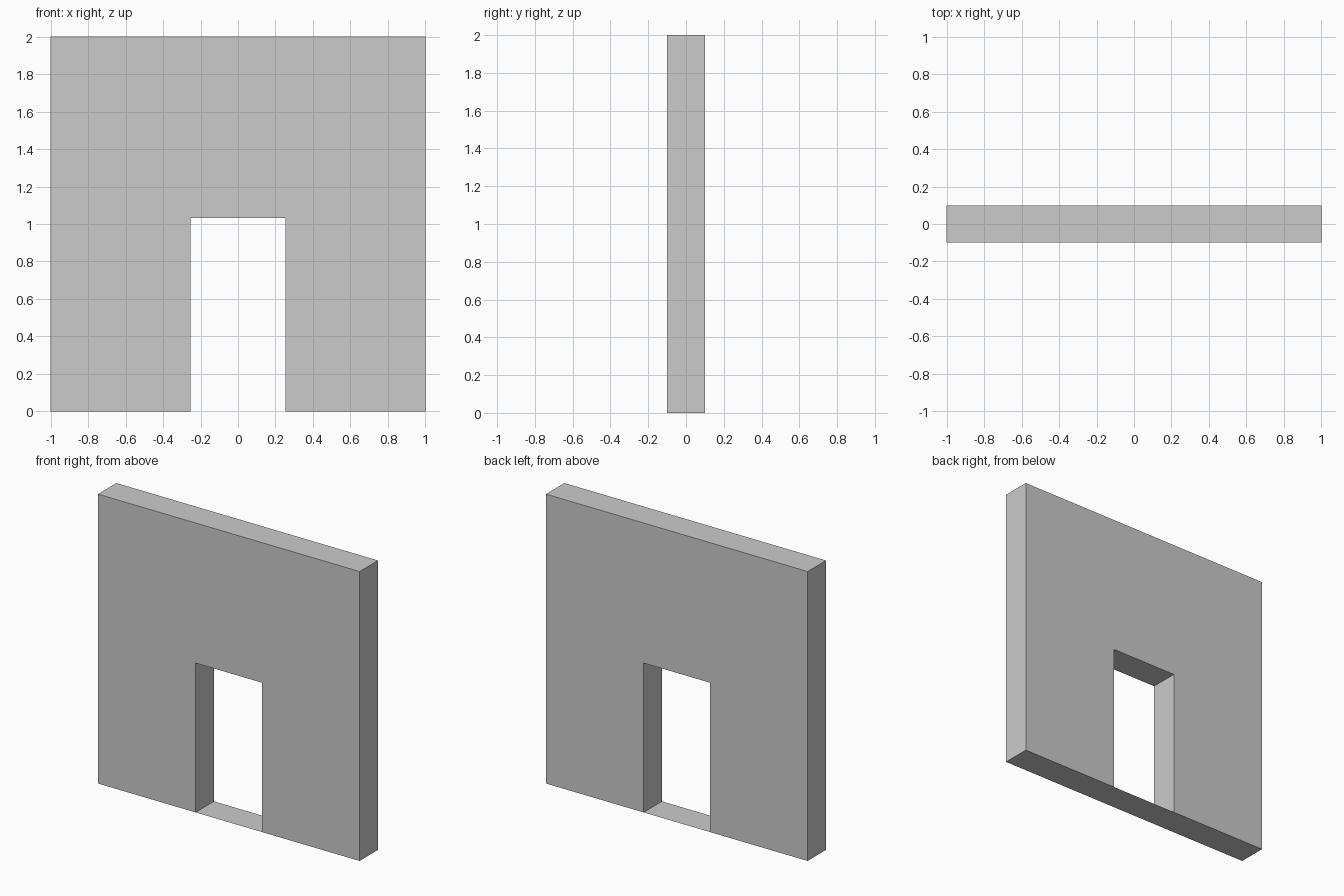
import bpy, bmesh

if "Cube" in bpy.data.objects:
    bpy.data.objects.remove(bpy.data.objects["Cube"])

HALF_W, HEIGHT, HALF_T = 1.0, 2.0, 0.1
DOOR_W, DOOR_H = 0.254, 1.032

# Wall outline with doorway notch, counter-clockwise seen from the front
outline = [(-HALF_W, 0), (-DOOR_W, 0), (-DOOR_W, DOOR_H), (DOOR_W, DOOR_H),
           (DOOR_W, 0), (HALF_W, 0), (HALF_W, HEIGHT), (-HALF_W, HEIGHT)]

bm = bmesh.new()
front = [bm.verts.new((x, -HALF_T, z)) for x, z in outline]
back = [bm.verts.new((x, HALF_T, z)) for x, z in outline]

# Front and back faces
bm.faces.new(front)
bm.faces.new(back[::-1])

# Outer edges and door reveal; the underside is handled below
for i in (1, 2, 3, 5, 6, 7):
    j = (i + 1) % len(outline)
    bm.faces.new((front[j], front[i], back[i], back[j]))

# Flat underside running unbroken across the doorway as a paper-thin threshold
base = (0, 1, 4, 5)
bm.faces.new([back[i] for i in base] + [front[i] for i in reversed(base)])

mesh = bpy.data.meshes.new("doorway_wall")
bm.normal_update()
bm.to_mesh(mesh)
bm.free()
wall = bpy.data.objects.new("doorway_wall", mesh)
bpy.context.collection.objects.link(wall)
